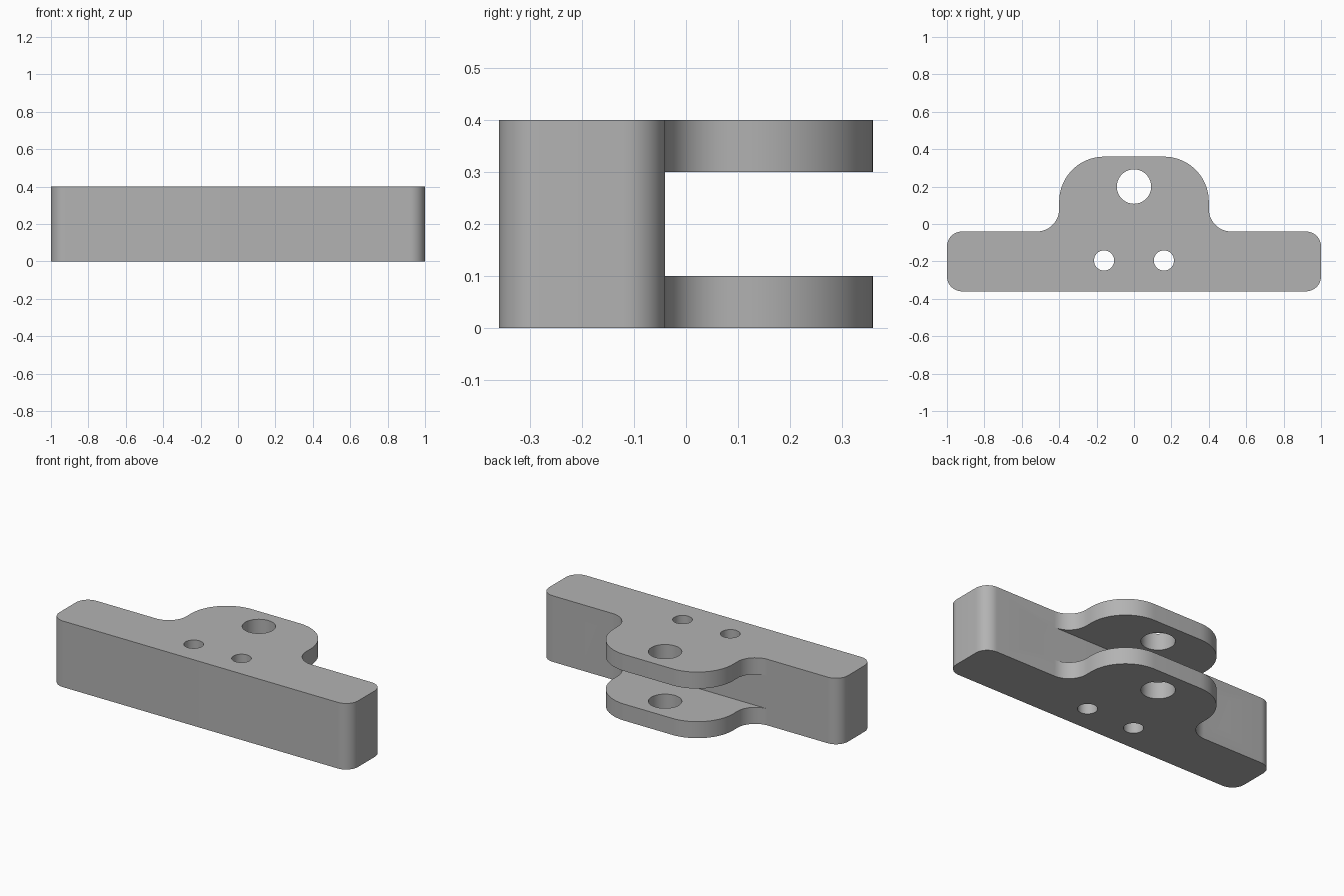
import bpy, bmesh
from math import radians, cos, sin
from mathutils import Vector

cube = bpy.data.objects.get("Cube")
if cube:
    bpy.data.objects.remove(cube, do_unlink=True)

HEIGHT, PLATE = 0.4, 0.1
FRONT, SHOULDER, BACK = -0.36, -0.04, 0.36

grey = bpy.data.materials.new("plain grey")
grey.use_nodes = True
colour = (0.45, 0.45, 0.45, 1)
grey.diffuse_color = colour
grey.node_tree.nodes["Principled BSDF"].inputs["Base Color"].default_value = colour


def arc(cx, cy, radius, start, end, steps=12):
    """Points along a circular arc, angles in degrees."""
    angles = [radians(start + (end - start) * i / steps) for i in range(steps + 1)]
    return [(cx + radius * cos(a), cy + radius * sin(a)) for a in angles]


def extrude_profile(name, points, z0, z1):
    """Solid prism over a counter-clockwise outline."""
    bm = bmesh.new()
    face = bm.faces.new([bm.verts.new((x, y, z0)) for x, y in points])
    geom = bmesh.ops.extrude_face_region(bm, geom=[face])["geom"]
    top = [v for v in geom if isinstance(v, bmesh.types.BMVert)]
    bmesh.ops.translate(bm, verts=top, vec=Vector((0, 0, z1 - z0)))
    bmesh.ops.recalc_face_normals(bm, faces=bm.faces)
    mesh = bpy.data.meshes.new(name)
    bm.to_mesh(mesh)
    bm.free()
    mesh.materials.append(grey)
    obj = bpy.data.objects.new(name, mesh)
    bpy.context.collection.objects.link(obj)
    return obj


# Right half of the outline: bar corners, inner fillet, rounded lug corner
half = (arc(0.92, FRONT + 0.08, 0.08, -90, 0)
        + arc(0.92, SHOULDER - 0.08, 0.08, 0, 90)
        + arc(0.52, SHOULDER + 0.12, 0.12, 270, 180)
        + arc(0.16, BACK - 0.24, 0.24, 0, 90, 20))
outline = half + [(-x, y) for x, y in reversed(half)]
bracket = extrude_profile("clevis_bracket", outline, 0, HEIGHT)

# Slot between the two lugs, then the pin hole and two mounting holes
slot = [(-0.7, SHOULDER), (0.7, SHOULDER), (0.7, 0.5), (-0.7, 0.5)]
cutters = [extrude_profile("slot_cutter", slot, PLATE, HEIGHT - PLATE)]
for name, x, y, radius in (("pin_hole_cutter", 0, 0.2, 0.092),
                           ("left_hole_cutter", 0.16, -0.195, 0.054),
                           ("right_hole_cutter", -0.16, -0.195, 0.054)):
    ring = arc(x, y, radius, 0, 360, 40)[:-1]
    cutters.append(extrude_profile(name, ring, -0.1, HEIGHT + 0.1))

bpy.context.view_layer.objects.active = bracket
bracket.select_set(True)
for cutter in cutters:
    mod = bracket.modifiers.new(cutter.name, "BOOLEAN")
    mod.operation = "DIFFERENCE"
    mod.solver = "EXACT"
    mod.object = cutter
    bpy.ops.object.modifier_apply(modifier=mod.name)
    bpy.data.objects.remove(cutter, do_unlink=True)

# Smooth round walls, crisp rims
bpy.ops.object.shade_smooth_by_angle(angle=radians(30))
